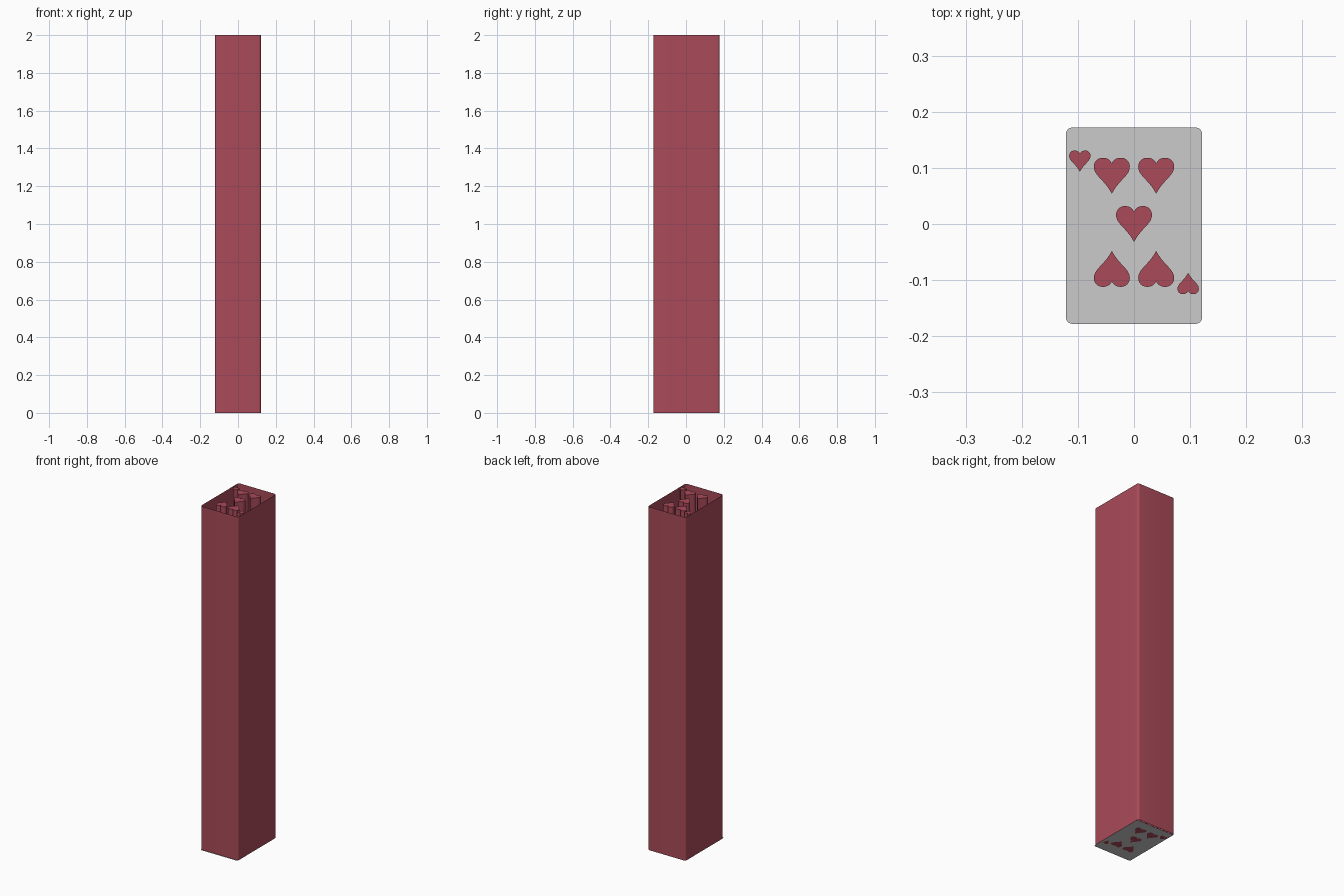
import bpy, bmesh, math
from mathutils import Vector
from mathutils.geometry import interpolate_bezier

if "Cube" in bpy.data.objects:
    bpy.data.objects.remove(bpy.data.objects["Cube"])

HEIGHT = 2.0
HALF_X, HALF_Y, RADIUS = 0.1215, 0.175, 0.012
SHELL_Y, PLATE_Y = 0.003, -0.003     # the base sits slightly forward of the walls

red = bpy.data.materials.new("red")
red.diffuse_color = (0.40, 0.07, 0.10, 1)
red.use_nodes = True
red.node_tree.nodes["Principled BSDF"].inputs["Base Color"].default_value = red.diffuse_color


def rounded_outline(cy, steps=8):
    pts = []
    for k, (sx, sy) in enumerate([(1, 1), (-1, 1), (-1, -1), (1, -1)]):
        for i in range(steps + 1):
            a = math.pi / 2 * (k + i / steps)
            pts.append((sx * (HALF_X - RADIUS) + RADIUS * math.cos(a),
                        cy + sy * (HALF_Y - RADIUS) + RADIUS * math.sin(a)))
    return pts


def heart_outline(steps=10):
    # right half: notch, lobe top, widest point, tip
    knots = [((0, .68), (.08, .9), (.28, 1), (.5, 1)),
             ((.5, 1), (.8, 1), (1, .78), (1, .5)),
             ((1, .5), (1, .0), (.42, -.2), (0, -1))]
    half = []
    for seg in knots:
        pts = interpolate_bezier(*[Vector((x, y, 0)) for x, y in seg], steps + 1)
        half += [(p.x, p.y) for p in pts[:-1]]
    left = [(-x, y) for x, y in half[1:]]
    return left + [(0, -1)] + half[::-1]


def build(name, outline, height=0, cap=True, material=None):
    bm = bmesh.new()
    low = [bm.verts.new((x, y, 0)) for x, y in outline]
    if cap:
        bm.faces.new(low)
    if height:
        high = [bm.verts.new((x, y, height)) for x, y in outline]
        n = len(low)
        for i in range(n):
            j = (i + 1) % n
            bm.faces.new((low[i], low[j], high[j], high[i]))
        if cap:
            bm.faces.new(high)
    bmesh.ops.recalc_face_normals(bm, faces=bm.faces[:])
    mesh = bpy.data.meshes.new(name)
    bm.to_mesh(mesh)
    bm.free()
    obj = bpy.data.objects.new(name, mesh)
    bpy.context.collection.objects.link(obj)
    if material:
        mesh.materials.append(material)
    bpy.context.view_layer.objects.active = obj
    obj.select_set(True)
    bpy.ops.object.shade_smooth_by_angle(angle=math.radians(30))
    obj.select_set(False)
    return obj


# grey base sheet and open-topped thin outer wall
build("base_sheet", rounded_outline(PLATE_Y))
build("outer_wall", rounded_outline(SHELL_Y), HEIGHT, cap=False, material=red)

# heart columns: x, y offset from wall centre, half size, upright or flipped
hearts = [("centre_heart", 0, -0.003, 0.032, 1)]
for s, row in ((1, "back"), (-1, "front")):
    hearts += [(f"{row}_heart_left", -0.0395, s * 0.083, 0.032, s),
               (f"{row}_heart_right", 0.0395, s * 0.083, 0.032, s),
               (f"{row}_corner_heart", -s * 0.0965, s * 0.109, 0.019, s)]

shape = heart_outline()
for name, cx, cy, size, s in hearts:
    pts = [(cx + s * size * x, SHELL_Y + cy + s * size * y) for x, y in shape]
    build(name, pts, HEIGHT, material=red)
